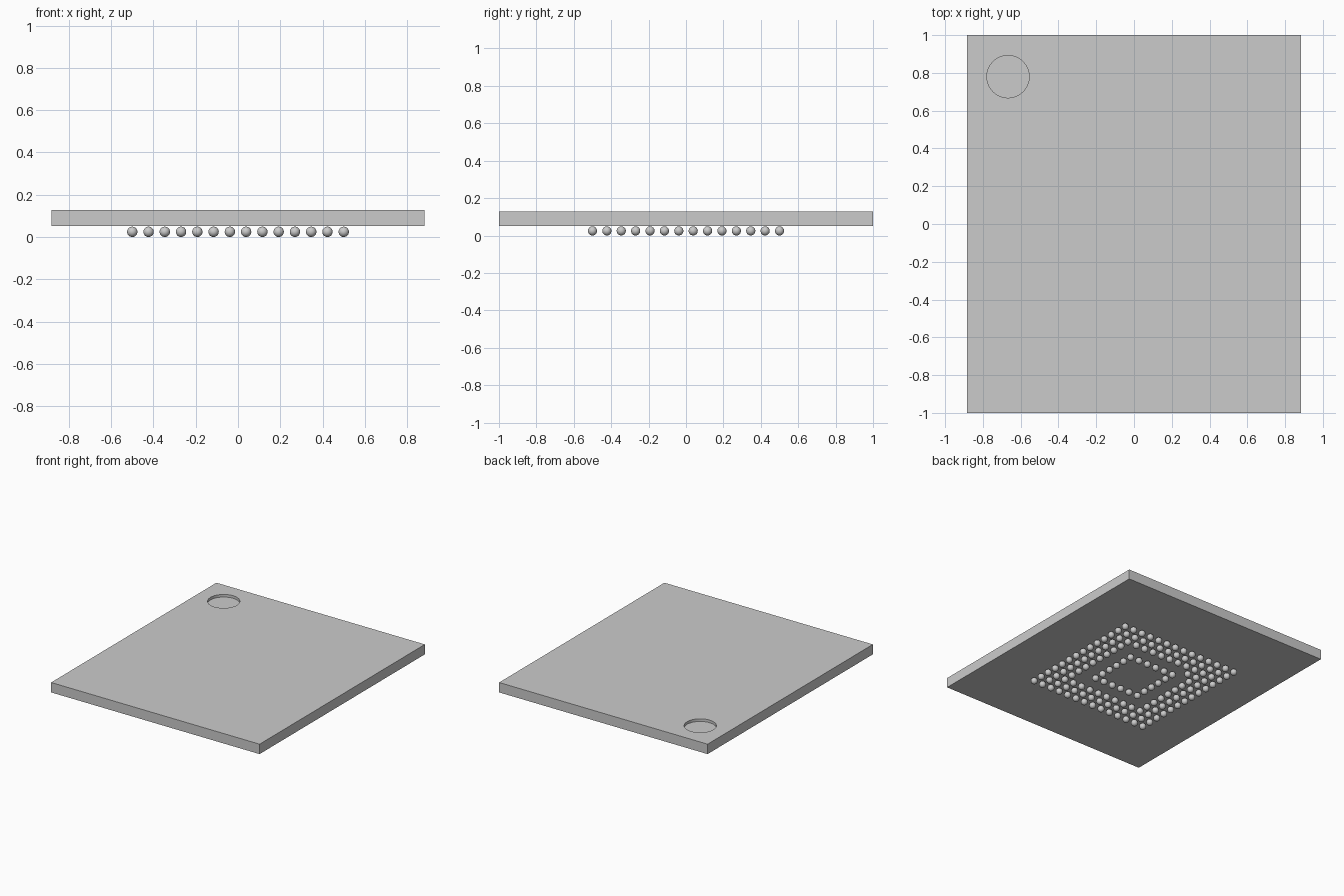
import bpy, bmesh
from mathutils import Matrix

default = bpy.data.objects.get("Cube")
if default:
    bpy.data.objects.remove(default, do_unlink=True)

# Single flat grey
grey = bpy.data.materials.new("light grey")
grey.use_nodes = True
colour = (0.6, 0.6, 0.6, 1)
grey.diffuse_color = colour
grey.node_tree.nodes["Principled BSDF"].inputs["Base Color"].default_value = colour

WIDTH, LENGTH = 1.766, 2.0
BOTTOM, TOP = 0.051, 0.127
BALL = 0.0245
COUNT = 14
PITCH = 1 / 13


def add_object(name, bm):
    mesh = bpy.data.meshes.new(name)
    bm.to_mesh(mesh)
    bm.free()
    mesh.materials.append(grey)
    obj = bpy.data.objects.new(name, mesh)
    bpy.context.collection.objects.link(obj)
    return obj


# Flat rectangular package body
bm = bmesh.new()
bmesh.ops.create_cube(bm, size=1, matrix=Matrix.Translation((0, 0, (BOTTOM + TOP) / 2))
                      @ Matrix.Diagonal((WIDTH, LENGTH, TOP - BOTTOM, 1)))
body = add_object("package_body", bm)

# Shallow round corner marker cut into the top
bm = bmesh.new()
bmesh.ops.create_cone(bm, cap_ends=True, segments=64, radius1=0.112, radius2=0.112,
                      depth=0.04, matrix=Matrix.Translation((-0.667, 0.78, TOP)))
cutter = add_object("marker_cutter", bm)
cut = body.modifiers.new("marker recess", 'BOOLEAN')
cut.object = cutter
cut.solver = 'EXACT'
bpy.context.view_layer.objects.active = body
bpy.ops.object.modifier_apply(modifier=cut.name)
bpy.data.objects.remove(cutter, do_unlink=True)

# Solder balls: three outer rings, one inner ring and a single index ball
bm = bmesh.new()
for i in range(COUNT):
    for j in range(COUNT):
        ring = min(i, j, COUNT - 1 - i, COUNT - 1 - j)
        index_ball = (i, j) == (3, COUNT - 4)
        if ring in (0, 1, 2, 4) or index_ball:
            spot = ((i - 6.5) * PITCH, (j - 6.5) * PITCH, BALL)
            bmesh.ops.create_uvsphere(bm, u_segments=24, v_segments=14, radius=BALL,
                                      matrix=Matrix.Translation(spot))
for face in bm.faces:
    face.smooth = True
add_object("solder_balls", bm)
